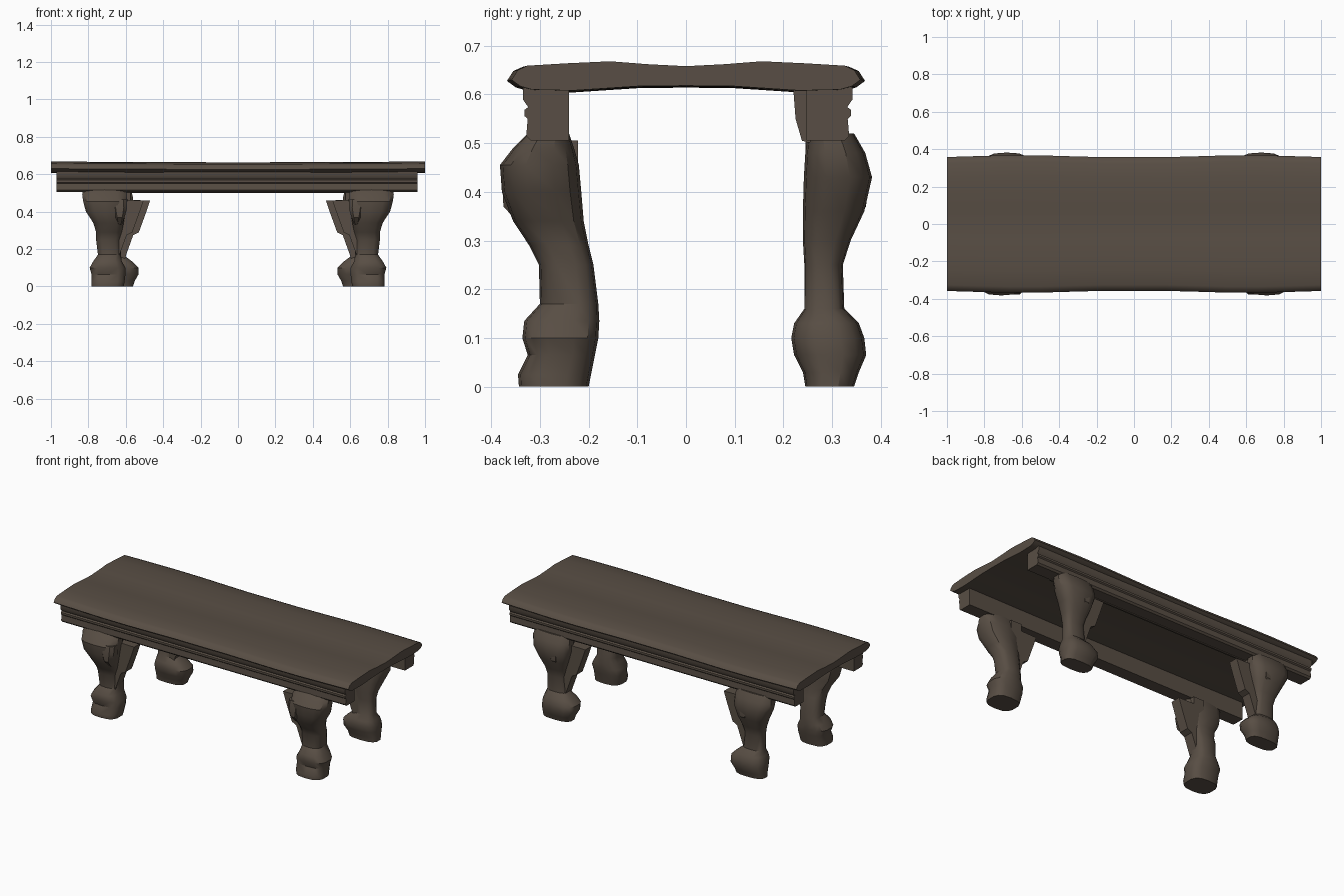
import bpy, bmesh, math

cube = bpy.data.objects.get("Cube")
if cube:
    bpy.data.objects.remove(cube, do_unlink=True)

wood = bpy.data.materials.new("dark brown wood")
wood.use_nodes = True
COLOUR = (0.098, 0.076, 0.058, 1)
wood.diffuse_color = COLOUR
bsdf = wood.node_tree.nodes["Principled BSDF"]
bsdf.inputs["Base Color"].default_value = COLOUR
bsdf.inputs["Roughness"].default_value = 0.8


def loft(name, rings, angle=35):
    """Skin a list of equal closed rings and cap both ends."""
    bm = bmesh.new()
    loops = [[bm.verts.new(p) for p in ring] for ring in rings]
    n = len(loops[0])
    for a, b in zip(loops, loops[1:]):
        for i in range(n):
            j = (i + 1) % n
            bm.faces.new((a[i], a[j], b[j], b[i]))
    bm.faces.new(loops[0])
    bm.faces.new(loops[-1])
    bmesh.ops.recalc_face_normals(bm, faces=bm.faces)
    mesh = bpy.data.meshes.new(name)
    bm.to_mesh(mesh)
    bm.free()
    mesh.materials.append(wood)
    obj = bpy.data.objects.new(name, mesh)
    bpy.context.collection.objects.link(obj)
    bpy.ops.object.select_all(action='DESELECT')
    obj.select_set(True)
    bpy.context.view_layer.objects.active = obj
    bpy.ops.object.shade_smooth_by_angle(angle=math.radians(angle))
    return obj


def rounded_ring(z, x0, x1, y0, y1, sides=14):
    """Boxy oval filling the given bounds at height z."""
    ring = []
    for i in range(sides):
        a = math.tau * (i + 0.5) / sides
        c, s = math.cos(a), math.sin(a)
        px = math.copysign(abs(c) ** 0.7, c)
        py = math.copysign(abs(s) ** 0.7, s)
        ring.append(((x0 + x1 + (x1 - x0) * px) / 2,
                     (y0 + y1 + (y1 - y0) * py) / 2, z))
    return ring


def pair(name, rings, **kw):
    """Build a part on both the left (+x) and the right (-x)."""
    loft(name + "_left", rings, **kw)
    loft(name + "_right", [[(-x, y, z) for x, y, z in r] for r in rings], **kw)


# Seat board: gently waved section with rolled edges
half = [(0, .658), (.08, .662), (.16, .668), (.25, .664), (.335, .659),
        (.355, .65), (.368, .63), (.35, .617), (.325, .61),
        (.24, .608), (.1, .617)]
section = half + [(-y, z) for y, z in reversed(half[1:])]
section.insert(len(half), (0, .618))
stations = []
for i in range(13):
    x = -1 + i / 6
    width = 0.985 + 0.015 * math.cos(math.tau * (abs(x) - 0.6))
    sag = -0.004 * math.cos(x * math.pi / 2)
    stations.append([(x, y * width, z + sag) for y, z in section])
loft("seat_board", stations)

# Moulded side rails
front_profile = [(-.24, .505), (-.318, .505), (-.328, .515), (-.325, .55),
                 (-.332, .556), (-.332, .568), (-.324, .574), (-.335, .59),
                 (-.335, .615), (-.24, .615)]
back_profile = [(-y + .007, z) for y, z in front_profile]
loft("front_rail", [[(x, y, z) for y, z in front_profile] for x in (-.97, .96)])
loft("back_rail", [[(x, y, z) for y, z in back_profile] for x in (-.97, .96)])
inner = [(.22, .615), (.225, .55), (.238, .505), (.255, .5), (.26, .615)]
loft("back_rail_lining", [[(x, y, z) for y, z in inner] for x in (-.8, .8)])

# Carved legs: height, then x and y bounds of each ring
front_leg = [(.52, .60, .83, -.325, -.24), (.49, .59, .835, -.355, -.23),
             (.455, .59, .83, -.382, -.22), (.40, .60, .815, -.378, -.215),
             (.34, .61, .775, -.355, -.21), (.29, .62, .76, -.322, -.20),
             (.25, .625, .76, -.302, -.19), (.17, .625, .75, -.30, -.18),
             (.135, .62, .775, -.332, -.178), (.10, .60, .795, -.336, -.18),
             (.065, .60, .785, -.325, -.187), (.025, .605, .785, -.345, -.195),
             (0, .61, .785, -.343, -.20)]
back_leg = [(.52, .57, .80, .25, .345), (.48, .56, .81, .245, .368),
            (.43, .56, .80, .242, .382), (.36, .58, .765, .24, .366),
            (.30, .60, .74, .24, .338), (.25, .61, .73, .243, .322),
            (.16, .60, .73, .243, .325), (.13, .56, .74, .222, .355),
            (.10, .53, .75, .216, .366), (.065, .53, .75, .222, .37),
            (.03, .55, .75, .24, .355), (0, .56, .75, .245, .345)]
pair("front_leg", [rounded_ring(*r) for r in front_leg])
pair("back_leg", [rounded_ring(*r) for r in back_leg])

# Bracket wings on the inner side of each leg
wing = [(.66, .505), (.59, .505), (.59, .462), (.485, .46), (.505, .40),
        (.545, .29), (.575, .275), (.62, .15), (.66, .15)]
for name, y_near, y_far, shift in (("front_bracket", -.285, -.222, .02),
                                   ("back_bracket", .245, .305, -.015)):
    pair(name, [[(x + shift, y, z) for x, z in wing] for y in (y_near, y_far)])

# Hanging leaf carved on each knee
leaf = [(.465, .60, .69, .29, .365), (.42, .60, .685, .29, .375),
        (.37, .615, .67, .29, .372), (.33, .63, .655, .29, .335)]
pair("back_knee_leaf", [rounded_ring(*r, sides=8) for r in leaf])
pair("front_knee_leaf", [[(x - .01, -y - .005, z) for x, y, z in rounded_ring(*r, sides=8)]
                         for r in leaf])
